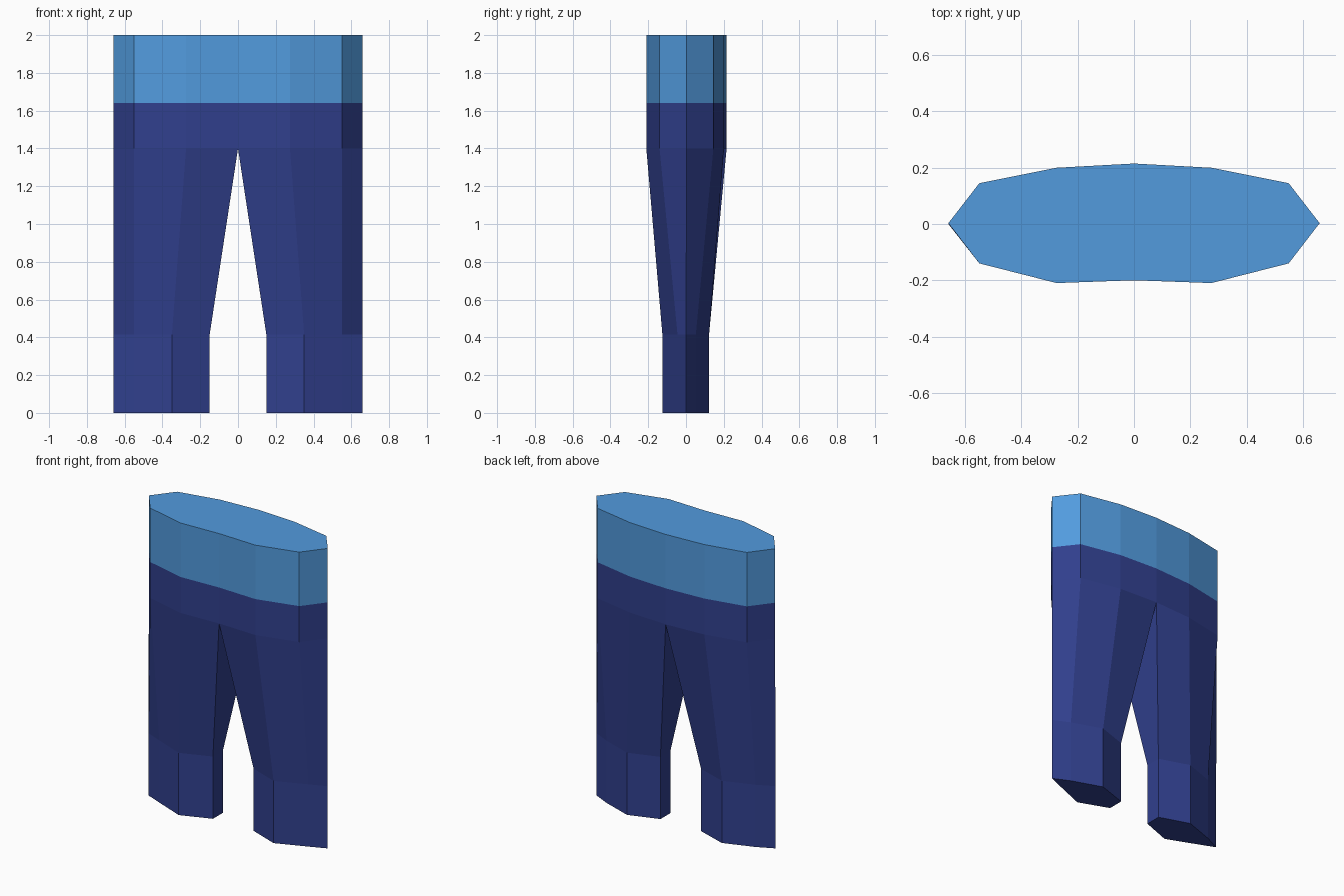
import bpy

if "Cube" in bpy.data.objects:
    bpy.data.objects.remove(bpy.data.objects["Cube"])


def material(name, rgb):
    m = bpy.data.materials.new(name)
    m.diffuse_color = (*rgb, 1)
    m.use_nodes = True
    m.node_tree.nodes["Principled BSDF"].inputs["Base Color"].default_value = m.diffuse_color
    return m


LIGHT = material("light blue", (0.084, 0.328, 0.730))
NAVY = material("navy", (0.030, 0.050, 0.266))


def tube(name, rings, mat, top=False, bottom=False):
    """Skin counter-clockwise (z, outline) rings, listed bottom to top."""
    n = len(rings[0][1])
    verts = [(x, y, z) for z, ring in rings for x, y in ring]
    faces = []
    for k in range(len(rings) - 1):
        a, b = k * n, (k + 1) * n
        for i in range(n):
            j = (i + 1) % n
            faces.append((a + i, a + j, b + j, b + i))
    if bottom:
        faces.append(tuple(reversed(range(n))))
    if top:
        faces.append(tuple(range(len(verts) - n, len(verts))))
    mesh = bpy.data.meshes.new(name)
    mesh.from_pydata(verts, [], faces)
    mesh.materials.append(mat)
    bpy.context.collection.objects.link(bpy.data.objects.new(name, mesh))


def mirrored(ring):
    return [(-x, y) for x, y in reversed(ring)]


# Right half of the waist outline, front centre to back centre
half = [(0, -0.20), (0.275, -0.21), (0.55, -0.14), (0.66, 0.003),
        (0.55, 0.145), (0.275, 0.20), (0, 0.215)]
waist = half + mirrored(half)[1:-1]
# Trouser cuff outline, matching the half waist point for point
cuff = [(0.15, -0.05), (0.35, -0.125), (0.55, -0.045), (0.66, 0.0),
        (0.55, 0.052), (0.35, 0.122), (0.15, 0.055)]

# Waistband and hips
tube("waistband", [(1.64, waist), (2.0, waist)], LIGHT, top=True)
tube("hips", [(1.40, waist), (1.64, waist)], NAVY)

# Legs: taper from the crotch to the knee, then run straight down
for name, flip in (("right_leg", lambda r: r), ("left_leg", mirrored)):
    tube(name, [(0, flip(cuff)), (0.415, flip(cuff)), (1.40, flip(half))],
         NAVY, bottom=True)
